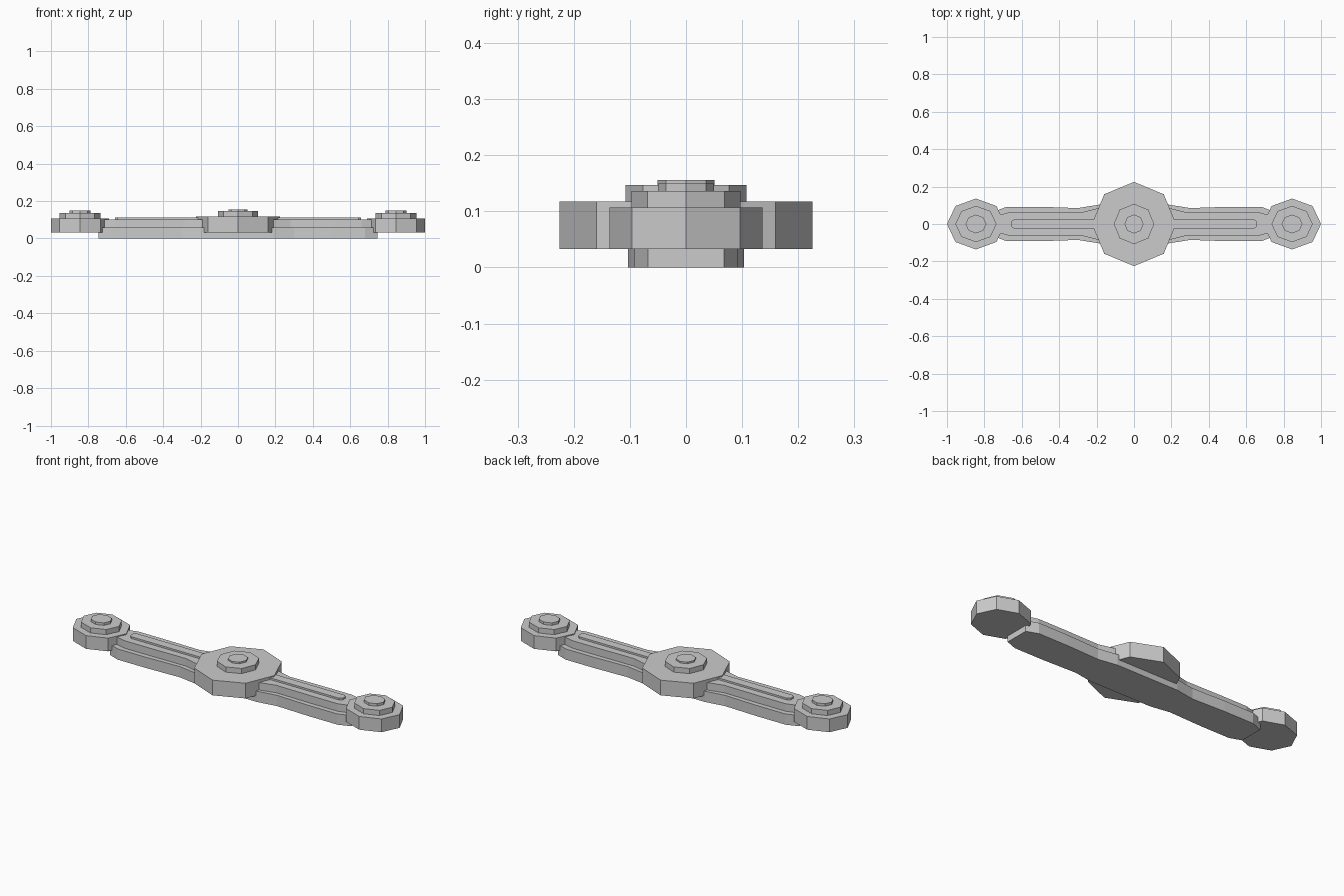
import bpy, bmesh
from math import cos, sin, pi

if "Cube" in bpy.data.objects:
    bpy.data.objects.remove(bpy.data.objects["Cube"])


def prism(name, outline, z0, z1):
    """Extrude a counter-clockwise outline from z0 to z1."""
    bm = bmesh.new()
    face = bm.faces.new([bm.verts.new((x, y, z0)) for x, y in outline])
    top = bmesh.ops.extrude_face_region(bm, geom=[face])["geom"]
    verts = [v for v in top if isinstance(v, bmesh.types.BMVert)]
    bmesh.ops.translate(bm, verts=verts, vec=(0, 0, z1 - z0))
    bmesh.ops.recalc_face_normals(bm, faces=bm.faces)
    mesh = bpy.data.meshes.new(name)
    bm.to_mesh(mesh)
    bm.free()
    obj = bpy.data.objects.new(name, mesh)
    bpy.context.collection.objects.link(obj)
    return obj


def octagon(cx, rx, ry):
    return [(cx + rx * cos(i * pi / 4), ry * sin(i * pi / 4)) for i in range(8)]


def mirrored(quarter):
    """Complete an outline from its +x +y quarter, listed from tip to centre."""
    right = [(x, -y) for x, y in reversed(quarter)] + quarter
    return right + [(-x, -y) for x, y in right]


# Long bar: wide base with a narrower raised layer
prism("bar_base", mirrored([(0.745, 0.068), (0.68, 0.092), (0.50, 0.092),
                            (0.30, 0.085), (0.19, 0.103)]), 0, 0.06)
prism("bar_upper", mirrored([(0.72, 0.048), (0.66, 0.065), (0.50, 0.065),
                             (0.28, 0.062), (0.19, 0.085)]), 0.06, 0.102)

# Thin ridge along the bar
prism("bar_ridge", mirrored([(0.657, 0.013), (0.643, 0.024)]), 0.102, 0.112)

# Stepped centre hub
prism("hub", octagon(0, 0.225, 0.225), 0.033, 0.118)
prism("hub_boss", octagon(0, 0.108, 0.108), 0.118, 0.147)
prism("hub_cap", octagon(0, 0.051, 0.051), 0.147, 0.156)

# Stepped knob at each end
for side, x in (("left", -0.845), ("right", 0.845)):
    prism(side + "_knob", octagon(x, 0.155, 0.136), 0.033, 0.107)
    prism(side + "_knob_boss", octagon(x, 0.11, 0.097), 0.107, 0.136)
    prism(side + "_knob_cap", octagon(x, 0.056, 0.05), 0.136, 0.15)
